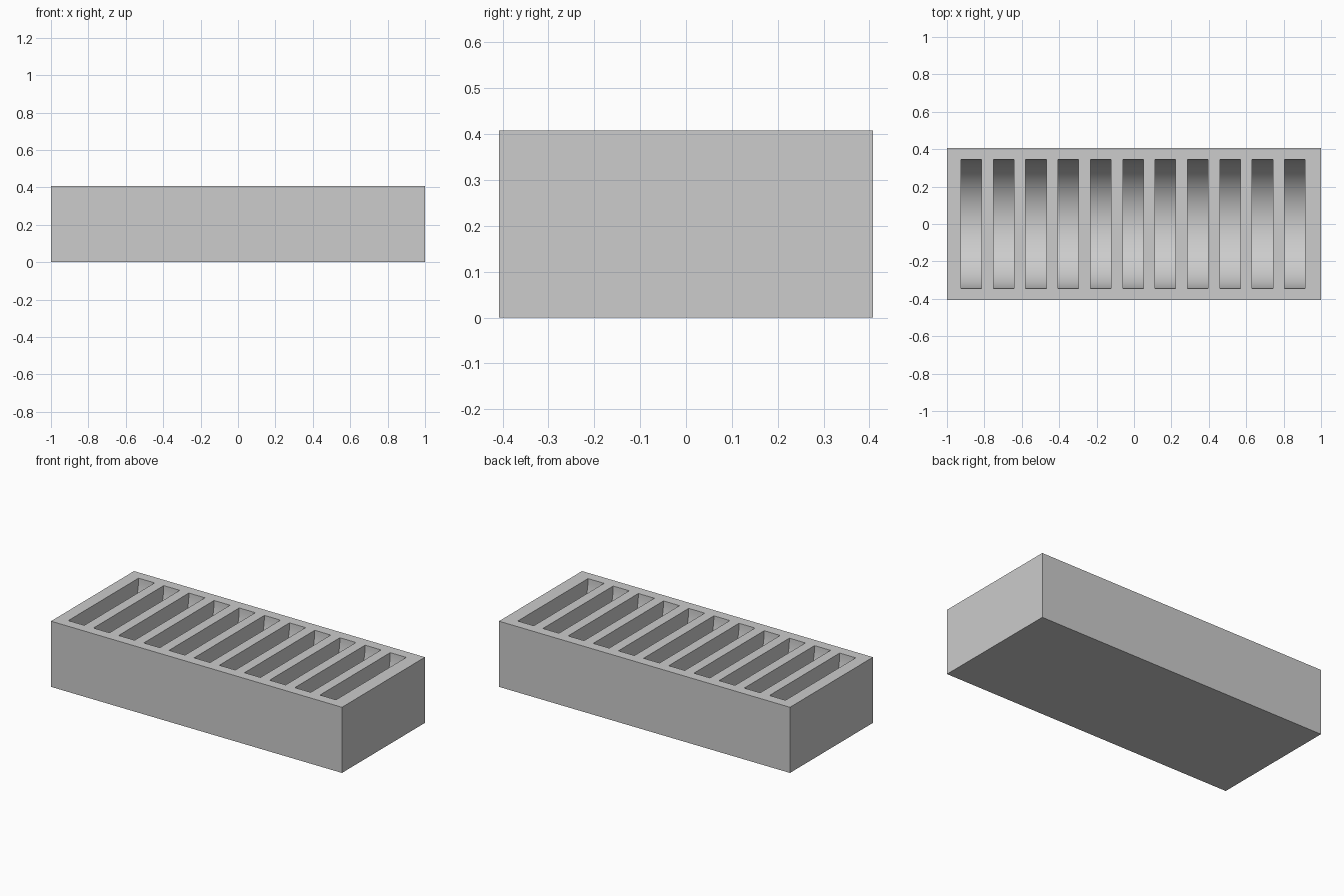
import bpy, bmesh, math

if "Cube" in bpy.data.objects:
    bpy.data.objects.remove(bpy.data.objects["Cube"], do_unlink=True)

LENGTH, WIDTH, HEIGHT = 2.0, 0.815, 0.408
SLOTS, PITCH, SLOT_WIDTH, RADIUS = 11, 0.173, 0.11, 0.345
OFFSET = -0.005      # the row of slots sits slightly towards the right
SEGMENTS = 48

grey = bpy.data.materials.new("light_grey")
grey.use_nodes = True
colour = (0.604, 0.604, 0.604, 1)
grey.diffuse_color = colour
grey.node_tree.nodes["Principled BSDF"].inputs["Base Color"].default_value = colour


def make_object(name, bm):
    bmesh.ops.recalc_face_normals(bm, faces=bm.faces)
    mesh = bpy.data.meshes.new(name)
    bm.to_mesh(mesh)
    bm.free()
    mesh.materials.append(grey)
    obj = bpy.data.objects.new(name, mesh)
    bpy.context.collection.objects.link(obj)
    return obj


# Solid block
bm = bmesh.new()
bmesh.ops.create_cube(bm, size=1)
bmesh.ops.scale(bm, vec=(LENGTH, WIDTH, HEIGHT), verts=bm.verts)
bmesh.ops.translate(bm, vec=(0, 0, HEIGHT / 2), verts=bm.verts)
block = make_object("slotted_block", bm)

# Half-round cutters, one for each slot, reaching above the top
profile = [(RADIUS, HEIGHT + 0.1), (-RADIUS, HEIGHT + 0.1)]
for i in range(SEGMENTS + 1):
    a = math.pi * (1 + i / SEGMENTS)
    profile.append((RADIUS * math.cos(a), HEIGHT + RADIUS * math.sin(a)))

bm = bmesh.new()
for s in range(SLOTS):
    x = OFFSET + (s - (SLOTS - 1) / 2) * PITCH - SLOT_WIDTH / 2
    face = bm.faces.new([bm.verts.new((x, y, z)) for y, z in profile])
    out = bmesh.ops.extrude_face_region(bm, geom=[face], use_keep_orig=True)
    moved = [v for v in out["geom"] if isinstance(v, bmesh.types.BMVert)]
    bmesh.ops.translate(bm, vec=(SLOT_WIDTH, 0, 0), verts=moved)
cutter = make_object("slot_cutter", bm)
cutter.hide_render = True

# Cut the slots
cut = block.modifiers.new("slots", "BOOLEAN")
cut.operation = "DIFFERENCE"
cut.solver = "EXACT"
cut.object = cutter
bpy.ops.object.select_all(action="DESELECT")
block.select_set(True)
bpy.context.view_layer.objects.active = block
bpy.ops.object.modifier_apply(modifier=cut.name)
bpy.data.objects.remove(cutter, do_unlink=True)

# Smooth slot floors, crisp edges elsewhere
bpy.ops.object.shade_smooth_by_angle(angle=math.radians(30))
